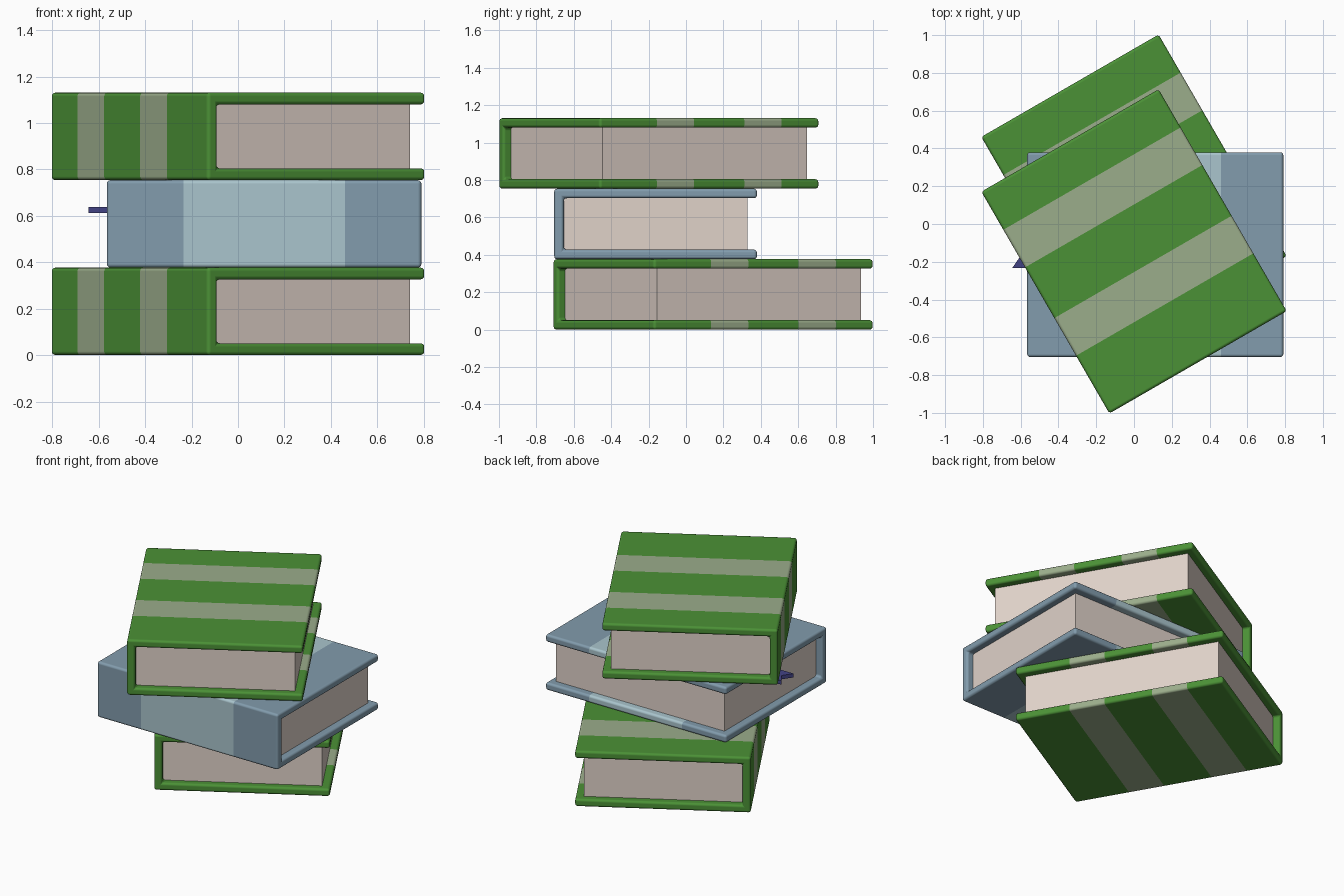
import bpy, bmesh, math
from mathutils import Matrix

if "Cube" in bpy.data.objects:
    bpy.data.objects.remove(bpy.data.objects["Cube"])

L, W, H, T = 1.356, 1.084, 0.377, 0.051   # book length, width, height, board thickness


def material(name, rgb):
    m = bpy.data.materials.new(name)
    lin = [(c / 255 / 12.92) if c < 11 else ((c / 255 + 0.055) / 1.055) ** 2.4 for c in rgb]
    m.diffuse_color = (*lin, 1)
    m.use_nodes = True
    m.node_tree.nodes["Principled BSDF"].inputs["Base Color"].default_value = m.diffuse_color
    return m


green = material("green cover", (75, 145, 54))
pale_green = material("pale green stripe", (155, 173, 139))
blue = material("blue cover", (130, 156, 173))
pale_blue = material("pale blue stripe", (170, 197, 205))
paper = material("paper", (224, 210, 201))
navy = material("navy ribbon", (66, 66, 132))


def prism(name, rings, mats, stripes, place, bevel, segments):
    """Skin equal rings of points; stripes lists the bands that get mats[1]."""
    bm = bmesh.new()
    loops = [[bm.verts.new(p) for p in ring] for ring in rings]
    n = len(loops[0])
    for i, (a, b) in enumerate(zip(loops, loops[1:])):
        for j in range(n):
            f = bm.faces.new((a[j], a[(j + 1) % n], b[(j + 1) % n], b[j]))
            f.material_index = 1 if i in stripes else 0
    bm.faces.new(loops[0])
    bm.faces.new(loops[-1][::-1])
    bmesh.ops.recalc_face_normals(bm, faces=bm.faces)
    me = bpy.data.meshes.new(name)
    bm.to_mesh(me)
    bm.free()
    ob = bpy.data.objects.new(name, me)
    bpy.context.collection.objects.link(ob)
    for m in mats:
        me.materials.append(m)
    ob.matrix_world = place
    if bevel:
        mod = ob.modifiers.new("rounded edges", 'BEVEL')
        mod.width, mod.segments, mod.limit_method = bevel, segments, 'ANGLE'
        mod.harden_normals = True
        me.shade_smooth()
    return ob


def book(name, x, y, z, angle, mats, cuts):
    place = Matrix.Translation((x, y, z)) @ Matrix.Rotation(math.radians(angle), 4, 'Z')
    w = W / 2
    # C-shaped cover: spine on local -x, boards open to +x
    c = [(-w, 0), (w, 0), (w, T), (-w + T, T), (-w + T, H - T), (w, H - T), (w, H), (-w, H)]
    ys = [-L / 2, *cuts, L / 2]
    prism(name + "_cover", [[(px, v, pz) for px, pz in c] for v in ys], mats,
          range(1, len(ys) - 1, 2), place, 0.016, 3)
    # page block, set in from the open sides
    x0, x1, yl, e = -w + T - 0.003, w - T, L / 2 - 0.047, 0.003
    rect = [(x0, T - e), (x1, T - e), (x1, H - T + e), (x0, H - T + e)]
    prism(name + "_pages", [[(px, v, pz) for px, pz in rect] for v in (-yl, yl)],
          [paper], [], place, 0, 1)
    return place


green_cuts = (-0.325, -0.095, 0.215, 0.445)
book("bottom_book", 0, 0.145, 0, 30, [green, pale_green], green_cuts)
mid = book("middle_book", 0.1125, -0.1625, H, 90, [blue, pale_blue], (-0.348, 0.348))
book("top_book", 0, -0.145, 2 * H, 30, [green, pale_green], green_cuts)

# swallow-tailed ribbon poking out of the middle book
tail = [(-0.07, 0.5), (0.06, 0.5), (0.06, 0.757), (-0.005, 0.712), (-0.07, 0.757)]
prism("bookmark", [[(px, py, pz) for px, py in tail] for pz in (0.235, 0.261)],
      [navy], [], mid, 0, 1)
